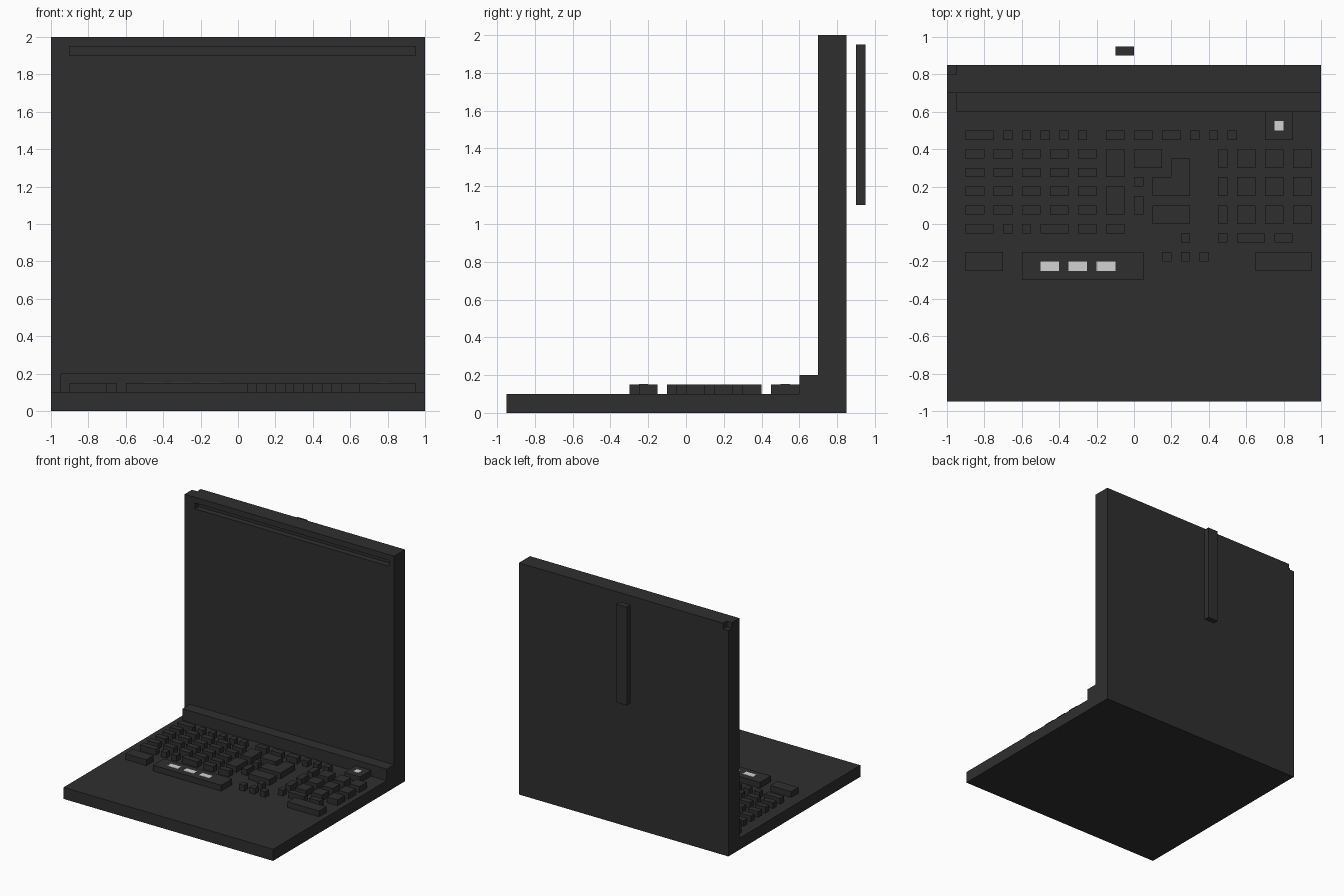
import bpy
import bmesh

if "Cube" in bpy.data.objects:
    bpy.data.objects.remove(bpy.data.objects["Cube"])


def material(name, v):
    m = bpy.data.materials.new(name)
    m.diffuse_color = (v, v, v, 1)
    m.use_nodes = True
    m.node_tree.nodes["Principled BSDF"].inputs["Base Color"].default_value = m.diffuse_color
    return m


DARK = material("charcoal plastic", 0.028)
LIGHT = material("light grey", 0.65)


def finish(name, bm, mat):
    bmesh.ops.recalc_face_normals(bm, faces=bm.faces)
    me = bpy.data.meshes.new(name)
    bm.to_mesh(me)
    bm.free()
    me.materials.append(mat)
    ob = bpy.data.objects.new(name, me)
    bpy.context.collection.objects.link(ob)
    return ob


def boxes(name, spans, z0, z1, mat=DARK):
    """One object from several boxes given as (x0, x1, y0, y1)."""
    bm = bmesh.new()
    for x0, x1, y0, y1 in spans:
        vs = bmesh.ops.create_cube(bm, size=1)["verts"]
        for v in vs:
            v.co.x = x1 if v.co.x > 0 else x0
            v.co.y = y1 if v.co.y > 0 else y0
            v.co.z = z1 if v.co.z > 0 else z0
    return finish(name, bm, mat)


def prism(name, outline, axis, a, b, mat=DARK):
    """Extrude an outline along x (axis 0) or z (axis 2)."""
    bm = bmesh.new()
    place = (lambda p, t: (t, *p)) if axis == 0 else (lambda p, t: (*p, t))
    f = bm.faces.new([bm.verts.new(place(p, a)) for p in outline])
    ext = bmesh.ops.extrude_face_region(bm, geom=[f])["geom"]
    for v in ext:
        if isinstance(v, bmesh.types.BMVert):
            v.co[axis] = b
    return finish(name, bm, mat)


def cut(target, cutter):
    mod = target.modifiers.new("cut", "BOOLEAN")
    mod.operation = "DIFFERENCE"
    mod.solver = "EXACT"
    mod.object = cutter
    bpy.context.view_layer.objects.active = target
    bpy.ops.object.modifier_apply(modifier=mod.name)
    bpy.data.objects.remove(cutter)


# Base and upright screen as one L-shaped shell
shell = prism("laptop_shell", [(-0.95, 0), (0.85, 0), (0.85, 2), (0.7, 2),
                               (0.7, 0.1), (-0.95, 0.1)], 0, -1, 1)
# Slot along the top of the screen, and the missing back corner
cut(shell, boxes("slot_cutter", [(-0.9, 0.95, 0.6, 0.75)], 1.9, 1.95))
cut(shell, boxes("corner_cutter", [(-1.1, -0.95, 0.8, 0.9)], 1.95, 2.1))

# Hinge ledge and the bar floating behind the lid
boxes("hinge_ledge", [(-0.95, 1, 0.6, 0.7)], 0.1, 0.2)
boxes("lid_bar", [(-0.1, 0, 0.9, 0.95)], 1.1, 1.95)

KEY = (0.1, 0.15)


def row(name, xs, y0, y1):
    return boxes(name, [(x, x + w, y0, y1) for x, w in xs], *KEY)


# Function key row
row("function_keys", [(-0.9, 0.15)] + [(-0.7 + 0.1 * i, 0.05) for i in range(5)]
    + [(-0.15, 0.1), (0, 0.1), (0.15, 0.1)]
    + [(0.3 + 0.1 * i, 0.05) for i in range(3)], 0.45, 0.5)

# Letter keys: four rows of five
boxes("letter_keys", [(-0.9 + 0.15 * i, -0.8 + 0.15 * i, 0.05 + 0.1 * j, 0.1 + 0.1 * j)
                      for i in range(5) for j in range(4)], *KEY)
row("lower_letter_keys", [(-0.9, 0.15), (-0.7, 0.05), (-0.6, 0.05), (-0.5, 0.15),
                          (-0.3, 0.1), (-0.15, 0.1)], -0.05, 0)

# Larger keys in the middle
boxes("tall_keys", [(-0.15, -0.05, 0.25, 0.4), (-0.15, -0.05, 0.05, 0.2)], *KEY)
boxes("middle_keys", [(0, 0.15, 0.3, 0.4), (0, 0.05, 0.2, 0.25),
                      (0, 0.05, 0.05, 0.15), (0.1, 0.3, 0, 0.1)], *KEY)
prism("enter_key", [(0.1, 0.15), (0.3, 0.15), (0.3, 0.35), (0.2, 0.35),
                    (0.2, 0.25), (0.1, 0.25)], 2, *KEY)

# Number pad
PAD = [(0.45, 0.05), (0.55, 0.1), (0.7, 0.1), (0.85, 0.1)]
boxes("number_pad", [(x, x + w, 0.15 * j, 0.15 * j + 0.1)
                     for x, w in PAD for j in range(3)], *KEY)
row("pad_lower_keys", [(0.25, 0.05), (0.45, 0.05), (0.55, 0.15), (0.75, 0.1)],
    -0.1, -0.05)

# Arrow keys, side keys, space bar and power button
row("arrow_keys", [(0.15 + 0.1 * i, 0.05) for i in range(3)], -0.2, -0.15)
row("side_keys", [(-0.9, 0.2), (0.65, 0.3)], -0.25, -0.15)
row("space_bar", [(-0.6, 0.65)], -0.3, -0.15)
row("power_button", [(0.7, 0.15)], 0.45, 0.6)

# Light inlays on the space bar and power button
boxes("space_bar_inlays", [(-0.5 + 0.15 * i, -0.4 + 0.15 * i, -0.25, -0.2)
                           for i in range(3)], 0.149, 0.152, LIGHT)
boxes("power_light", [(0.75, 0.8, 0.5, 0.55)], 0.149, 0.152, LIGHT)

# Centre the whole model in y (its extent is -0.95 to 0.95 already)
